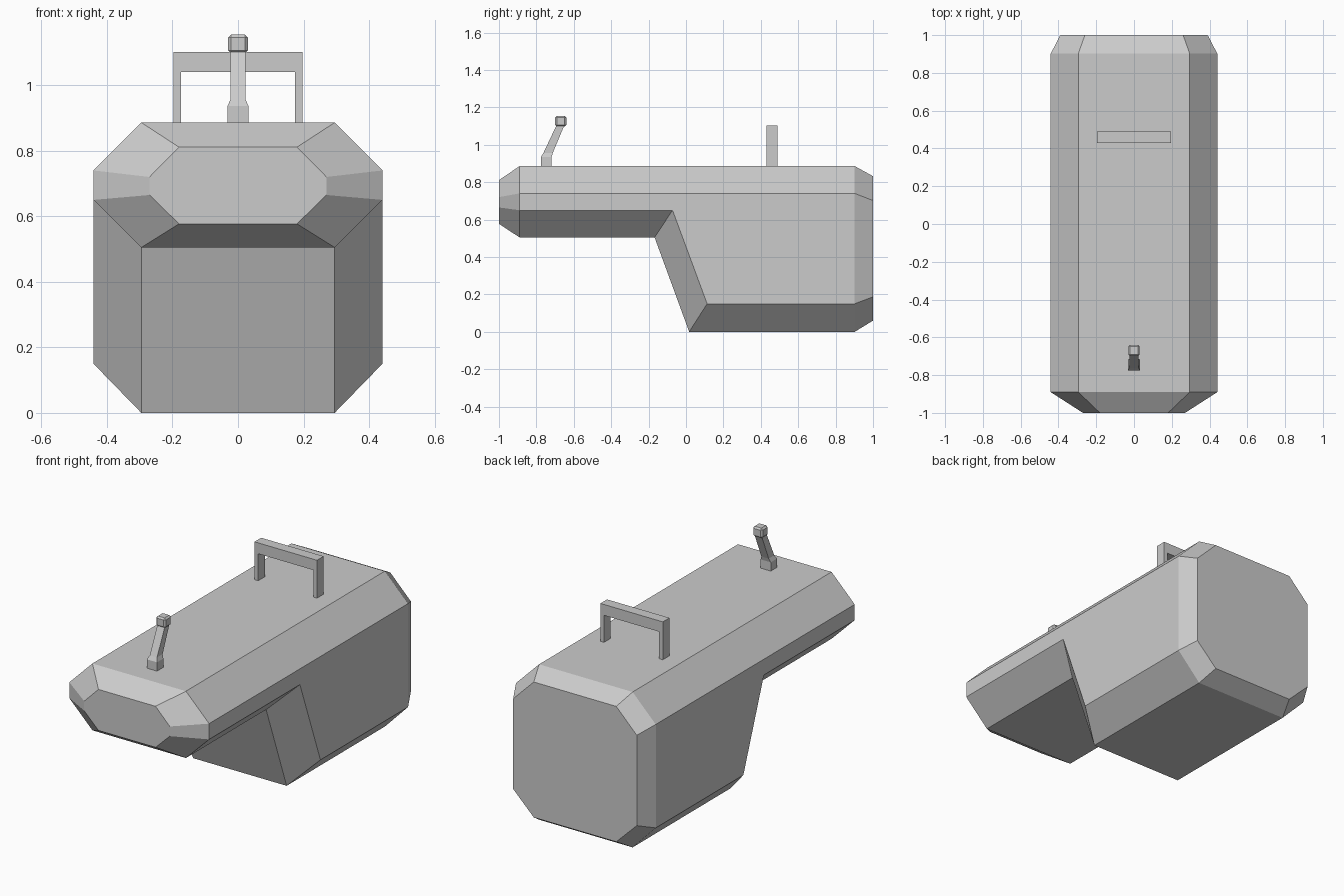
import bpy, bmesh

if "Cube" in bpy.data.objects:
    bpy.data.objects.remove(bpy.data.objects["Cube"])


def loft(name, rings):
    """Skin a list of equal-length point rings and cap both ends."""
    bm = bmesh.new()
    loops = [[bm.verts.new(p) for p in ring] for ring in rings]
    n = len(loops[0])
    for a, b in zip(loops, loops[1:]):
        for i in range(n):
            j = (i + 1) % n
            bm.faces.new((a[i], a[j], b[j], b[i]))
    bm.faces.new(loops[0])
    bm.faces.new(loops[-1])
    bmesh.ops.recalc_face_normals(bm, faces=bm.faces)
    mesh = bpy.data.meshes.new(name)
    bm.to_mesh(mesh)
    bm.free()
    obj = bpy.data.objects.new(name, mesh)
    bpy.context.collection.objects.link(obj)
    return obj


def octagon(xi, xo, ys, zs):
    """Mirrored chamfered section; ys, zs run bottom, low side, high side, top."""
    half = list(zip((xi, xo, xo, xi), ys, zs))
    return half + [(-x, y, z) for x, y, z in reversed(half)]


def rect(x, y0, y1, z):
    return [(-x, y0, z), (x, y0, z), (x, y1, z), (-x, y1, z)]


# Body: chamfered nose, overhang, sloped step, deep rear hull
full = (0, .15, .74, .886)
shallow = (.505, .65, .74, .886)
loft("body", [
    octagon(.18, .27, (-1,) * 4, (.577, .665, .72, .811)),
    octagon(.295, .441, (-.89,) * 4, shallow),
    octagon(.295, .441, (-.168, -.072, -.072, -.072), shallow),
    octagon(.295, .441, (.017, .113, .113, .113), full),
    octagon(.295, .441, (.902,) * 4, full),
    octagon(.26, .39, (1,) * 4, (.06, .187, .702, .832)),
])

# Handle: arch profile extruded in y
arch = [(-.197, .88), (-.197, 1.102), (.197, 1.102), (.197, .88),
        (.174, .88), (.174, 1.04), (-.174, 1.04), (-.174, .88)]
loft("handle", [[(x, y, z) for x, z in arch] for y in (.43, .49)])

# Lever: square base flowing into a slanted stem
loft("lever_stem", [
    rect(.032, -.775, -.718, .88),
    rect(.032, -.775, -.718, .936),
    rect(.023, -.762, -.712, .957),
    rect(.023, -.690, -.648, 1.11),
])

# Lever knob: small bevelled cube
bpy.ops.mesh.primitive_cube_add(size=1, location=(0, -.67, 1.126))
knob = bpy.context.object
knob.name = "lever_knob"
knob.scale = (.06, .06, .057)
bpy.ops.object.transform_apply(location=False, rotation=False, scale=True)
bevel = knob.modifiers.new("bevel", 'BEVEL')
bevel.width = .009
bevel.segments = 1
